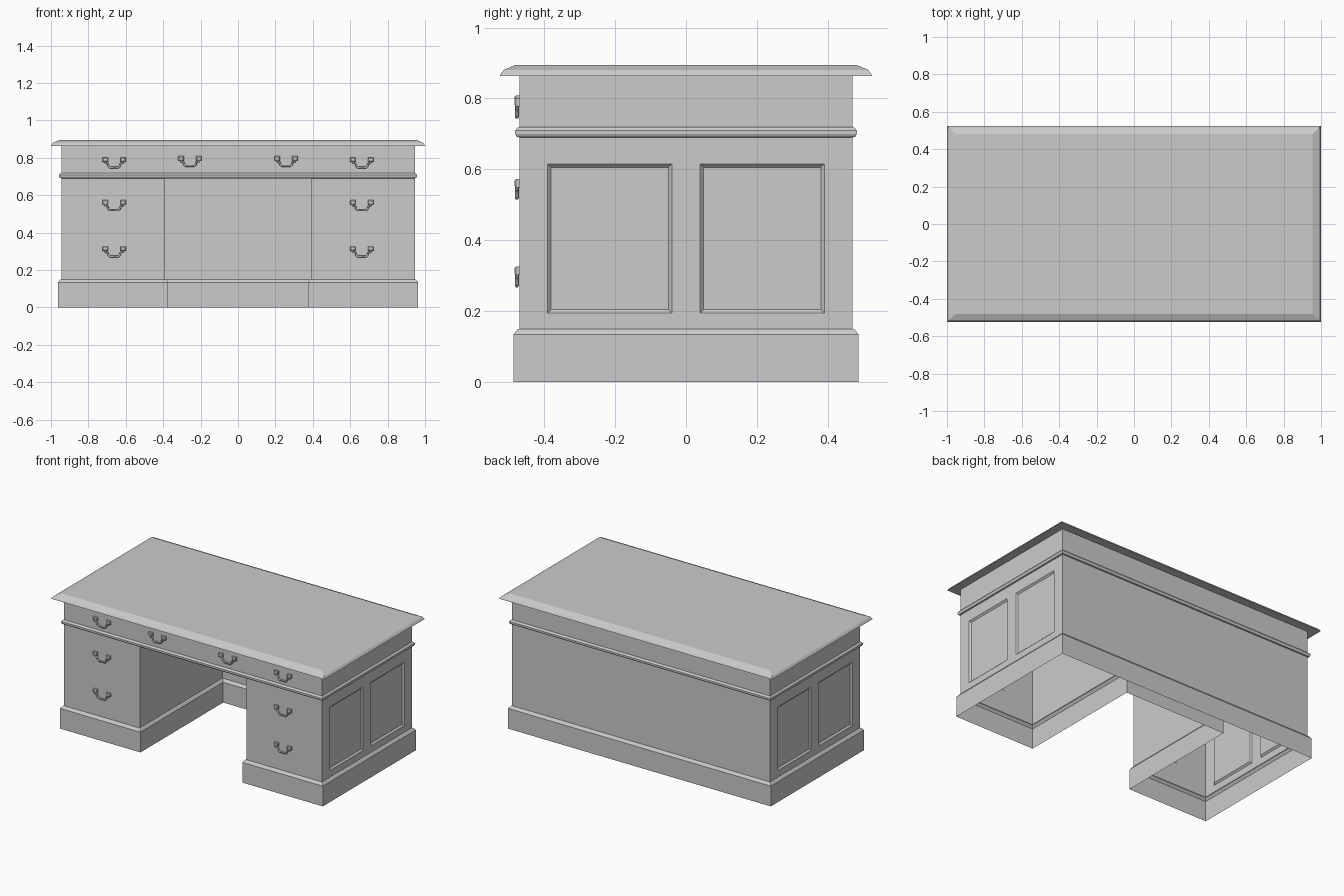
import bpy, bmesh
from mathutils import Vector

if "Cube" in bpy.data.objects:
    bpy.data.objects.remove(bpy.data.objects["Cube"])


def finish(name, bm):
    mesh = bpy.data.meshes.new(name)
    bm.to_mesh(mesh)
    bm.free()
    ob = bpy.data.objects.new(name, mesh)
    bpy.context.collection.objects.link(ob)
    return ob


def sweep(outline, levels, cap_bottom=False, cap_top=False):
    """Loft an axis-aligned outline through (outward offset, height) levels."""
    bm = bmesh.new()
    pts = [Vector(p) for p in outline]
    n = len(pts)
    normals = []
    for i in range(n):
        d = (pts[(i + 1) % n] - pts[i]).normalized()
        normals.append(Vector((d.y, -d.x)))
    rings = []
    for off, z in levels:
        ring = []
        for i in range(n):
            p = pts[i] + (normals[i - 1] + normals[i]) * off
            ring.append(bm.verts.new((p.x, p.y, z)))
        rings.append(ring)
    for a, b in zip(rings, rings[1:]):
        for i in range(n):
            j = (i + 1) % n
            bm.faces.new((a[i], a[j], b[j], b[i]))
    if cap_bottom:
        bm.faces.new(rings[0][::-1])
    if cap_top:
        bm.faces.new(rings[-1])
    return bm


def rect(x, y):
    return [(-x, -y), (x, -y), (x, y), (-x, y)]


# Pedestals, kneehole back and skirting: one U-shaped shell, open below
u_shape = [(-.945, -.47), (-.39, -.47), (-.39, .395), (.39, .395),
           (.39, -.47), (.945, -.47), (.945, .47), (-.945, .47)]
bm = sweep(u_shape, [(.017, 0), (.017, .125), (.017, .134), (.006, .148), (0, .15), (0, .70)])

# Recessed panels on both sides
cuts = [((0, y, 0), (0, 1, 0)) for y in (-.39, -.04, .04, .39)]
cuts += [((0, 0, z), (0, 0, 1)) for z in (.195, .615)]
for co, no in cuts:
    bmesh.ops.bisect_plane(bm, geom=bm.verts[:] + bm.edges[:] + bm.faces[:],
                           plane_co=co, plane_no=no)
bm.normal_update()
panels = []
for f in bm.faces:
    c = f.calc_center_median()
    if abs(c.x) > .94 and .04 < abs(c.y) < .39 and .195 < c.z < .615:
        panels.append(f)
bmesh.ops.inset_individual(bm, faces=panels, thickness=.014, depth=-.010)
finish("pedestals", bm)

# Upper drawer case with bead moulding
finish("drawer_case", sweep(rect(.945, .47), [
    (0, .690), (.008, .692), (.012, .700), (.012, .709), (.006, .717),
    (0, .719), (0, .866)]))

# Ceiling of the kneehole
bm = bmesh.new()
bm.faces.new([bm.verts.new((x, y, .692)) for x, y in
              ((-.39, -.47), (-.39, .395), (.39, .395), (.39, -.47))])
finish("kneehole_ceiling", bm)

# Desk top with sloped edge
finish("desk_top", sweep(rect(1, .525), [
    (0, .864), (-.005, .873), (-.012, .881), (-.045, .895)], True, True))


# Drawer pulls: two mounting blocks and a hanging bail
def drawer_pull(x, z):
    bm = bmesh.new()
    for s in (-1, 1):
        block = bmesh.ops.create_cube(bm, size=1)["verts"]
        bmesh.ops.scale(bm, vec=(.030, .014, .024), verts=block)
        bmesh.ops.translate(bm, vec=(x + s * .048, -.476, z + .018), verts=block)
    edges = [e for e in bm.edges if all(v.co.y < -.48 for v in e.verts)]
    bmesh.ops.bevel(bm, geom=edges, offset=.004, segments=1, affect='EDGES')
    finish("pull_blocks", bm)

    curve = bpy.data.curves.new("pull_bail", 'CURVE')
    curve.dimensions = '3D'
    curve.bevel_depth = .0055
    curve.bevel_resolution = 1
    curve.use_fill_caps = True
    half = [(-.050, .012), (-.046, .000), (-.034, -.003), (-.032, -.015), (-.022, -.024)]
    path = half + [(-px, pz) for px, pz in reversed(half)]
    sp = curve.splines.new('POLY')
    sp.points.add(len(path) - 1)
    for p, (px, pz) in zip(sp.points, path):
        p.co = (x + px, -.477, z + pz, 1)
    bpy.context.collection.objects.link(bpy.data.objects.new("pull_bail", curve))


for side in (-1, 1):
    drawer_pull(side * .257, .779)
    for z in (.772, .543, .296):
        drawer_pull(side * .662, z)
